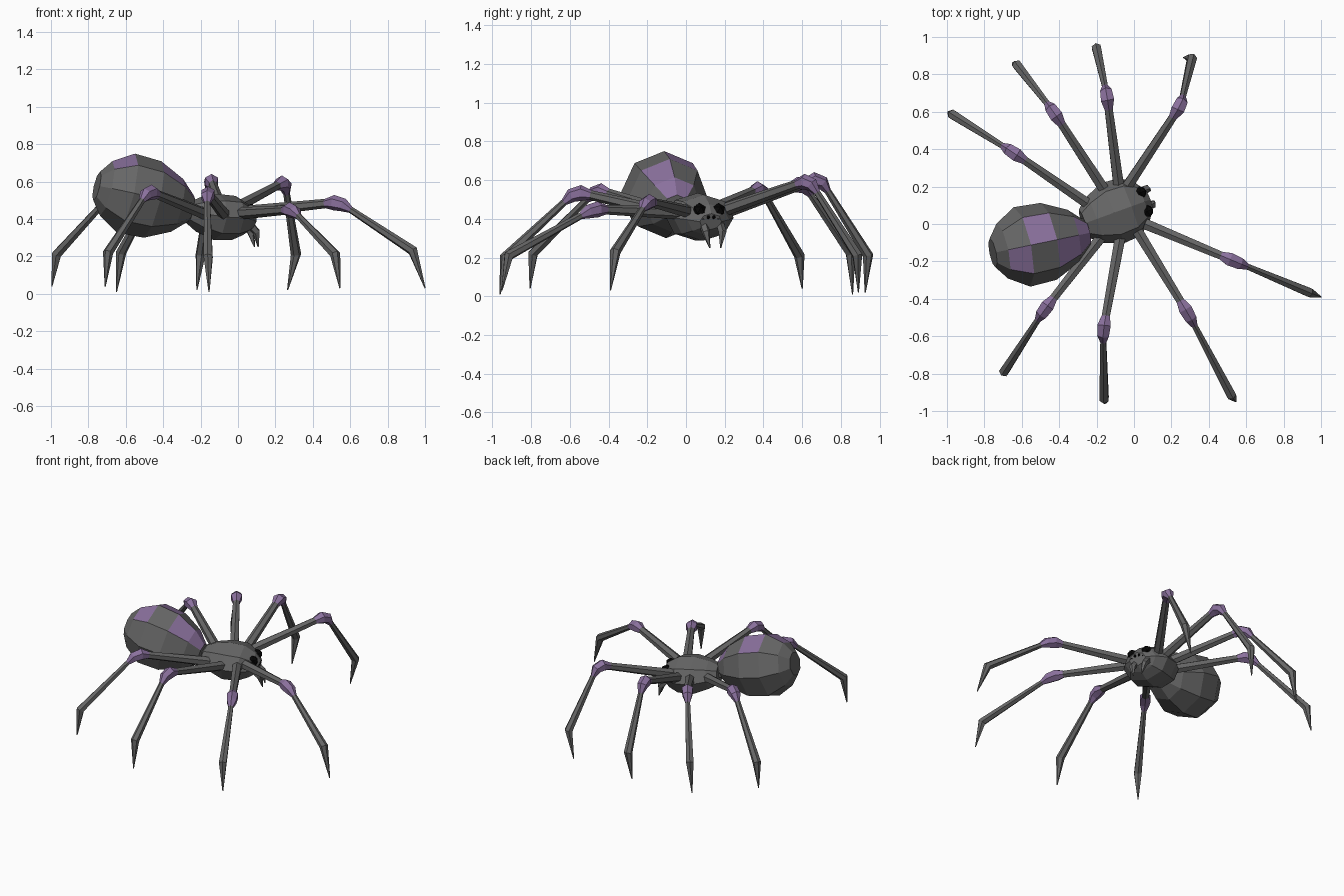
import bpy, bmesh, math
from mathutils import Vector, Matrix

if "Cube" in bpy.data.objects:
    bpy.data.objects.remove(bpy.data.objects["Cube"])


def material(name, rgb):
    m = bpy.data.materials.new(name)
    m.diffuse_color = (*rgb, 1)
    m.use_nodes = True
    m.node_tree.nodes["Principled BSDF"].inputs["Base Color"].default_value = m.diffuse_color
    return m


GREY = material("dark_grey", (0.133, 0.133, 0.133))
PURPLE = material("dusty_purple", (0.255, 0.163, 0.337))
BLACK = material("eye_black", (0.002, 0.002, 0.002))


def add_object(name, bm, mats):
    bmesh.ops.recalc_face_normals(bm, faces=bm.faces)
    me = bpy.data.meshes.new(name)
    bm.to_mesh(me)
    bm.free()
    for m in mats:
        me.materials.append(m)
    ob = bpy.data.objects.new(name, me)
    bpy.context.collection.objects.link(ob)
    return ob


def loft(name, path, radii, sides, is_purple=lambda seg, k: False, flat=1.0):
    """Faceted tube along a path; flat squashes its height."""
    bm = bmesh.new()
    path = [Vector(p) for p in path]
    side = (path[-1] - path[0]).cross(Vector((0, 0, 1))).normalized()
    rings = []
    for i, p in enumerate(path):
        before = (p - path[i - 1]).normalized() if i else Vector()
        after = (path[i + 1] - p).normalized() if i < len(path) - 1 else Vector()
        up = side.cross((before + after).normalized()).normalized()
        rings.append([])
        for k in range(sides):
            a = math.tau * k / sides
            rings[-1].append(bm.verts.new(
                p + radii[i] * (up * math.cos(a) * flat + side * math.sin(a))))
    for s in range(len(rings) - 1):
        for k in range(sides):
            n = (k + 1) % sides
            f = bm.faces.new((rings[s][k], rings[s][n], rings[s + 1][n], rings[s + 1][k]))
            f.material_index = int(is_purple(s, k))
    bm.faces.new(rings[0])
    bm.faces.new(rings[-1])
    return add_object(name, bm, (GREY, PURPLE))


# Abdomen: egg with chequered patches either side of the top ridge
front, back = Vector((-0.25, -0.05, 0.455)), Vector((-0.755, -0.155, 0.575))
stations = [(0, .07), (.15, .145), (.41, .21), (.69, .217), (.9, .15), (1, .08)]
patches = {(0, 0), (0, 7), (1, 7), (2, 0), (3, 7)}
loft("abdomen", [front.lerp(back, t) for t, r in stations],
     [r for t, r in stations], 8, lambda s, k: (s, k) in patches)

# Head and thorax, turned a little to the left
turn = Matrix.Translation((-0.08, 0.07, 0)) @ Matrix.Rotation(math.radians(20), 4, 'Z')
shell = [(-.2, .08, .435), (-.14, .13, .425), (-.04, .172, .41),
         (.06, .165, .405), (.13, .115, .395), (.168, .06, .385)]
loft("thorax", [turn @ Vector((x, 0, z)) for x, r, z in shell],
     [r for x, r, z in shell], 8, flat=0.72)
loft("waist", [(-0.28, -0.03, 0.45), (-0.20, 0.03, 0.43)], [.05, .05], 6)

# Eyes and fangs, mirrored across the face
for label, s in (("left", 1), ("right", -1)):
    bm = bmesh.new()
    for x, y, z, r in ((.14, .053, .445, .037), (.168, .015, .41, .013),
                       (.162, .042, .402, .013)):
        bmesh.ops.create_icosphere(bm, subdivisions=1, radius=r,
                                   matrix=turn @ Matrix.Translation((x, y * s, z)))
    add_object(label + "_eyes", bm, (BLACK,))
    loft(label + "_fang",
         [turn @ Vector(p) for p in ((.13, .015 + .045 * s, .38),
                                     (.18, .015 + .045 * s, .33),
                                     (.195, .015 + .03 * s, .25))],
         [.024, .022, .003], 5)

# Legs: root, knee, ankle and tip of each
legs = {
    "left_leg_1": ((-.03, .21, .45), (.25, .635, .6), (.31, .885, .21), (.265, .89, .02)),
    "left_leg_2": ((-.08, .19, .43), (-.145, .69, .61), (-.2, .94, .21), (-.22, .925, .02)),
    "left_leg_3": ((-.15, .17, .43), (-.43, .60, .585), (-.625, .85, .22), (-.65, .86, .01)),
    "left_leg_4": ((-.22, .09, .43), (-.65, .385, .56), (-.97, .585, .21), (-.995, .60, .04)),
    "right_leg_1": ((.06, 0, .44), (.54, -.20, .49), (.935, -.365, .23), (1.0, -.39, .03)),
    "right_leg_2": ((.02, -.04, .43), (.29, -.48, .45), (.52, -.915, .21), (.545, -.95, .03)),
    "right_leg_3": ((-.07, -.05, .42), (-.165, -.57, .54), (-.16, -.935, .2), (-.155, -.96, .01)),
    "right_leg_4": ((-.16, -.05, .42), (-.48, -.46, .55), (-.695, -.79, .22), (-.71, -.805, .04)),
}
for name, joints in legs.items():
    root, knee, ankle, tip = (Vector(p) for p in joints)
    d1, d2 = (knee - root).normalized(), (ankle - knee).normalized()
    loft(name,
         [root, knee - d1 * .08, knee - d1 * .03, knee + d2 * .03,
          knee + d2 * .08, ankle, tip],
         [.033, .025, .041, .036, .018, .028, .003], 6,
         lambda s, k: 1 <= s <= 3)
